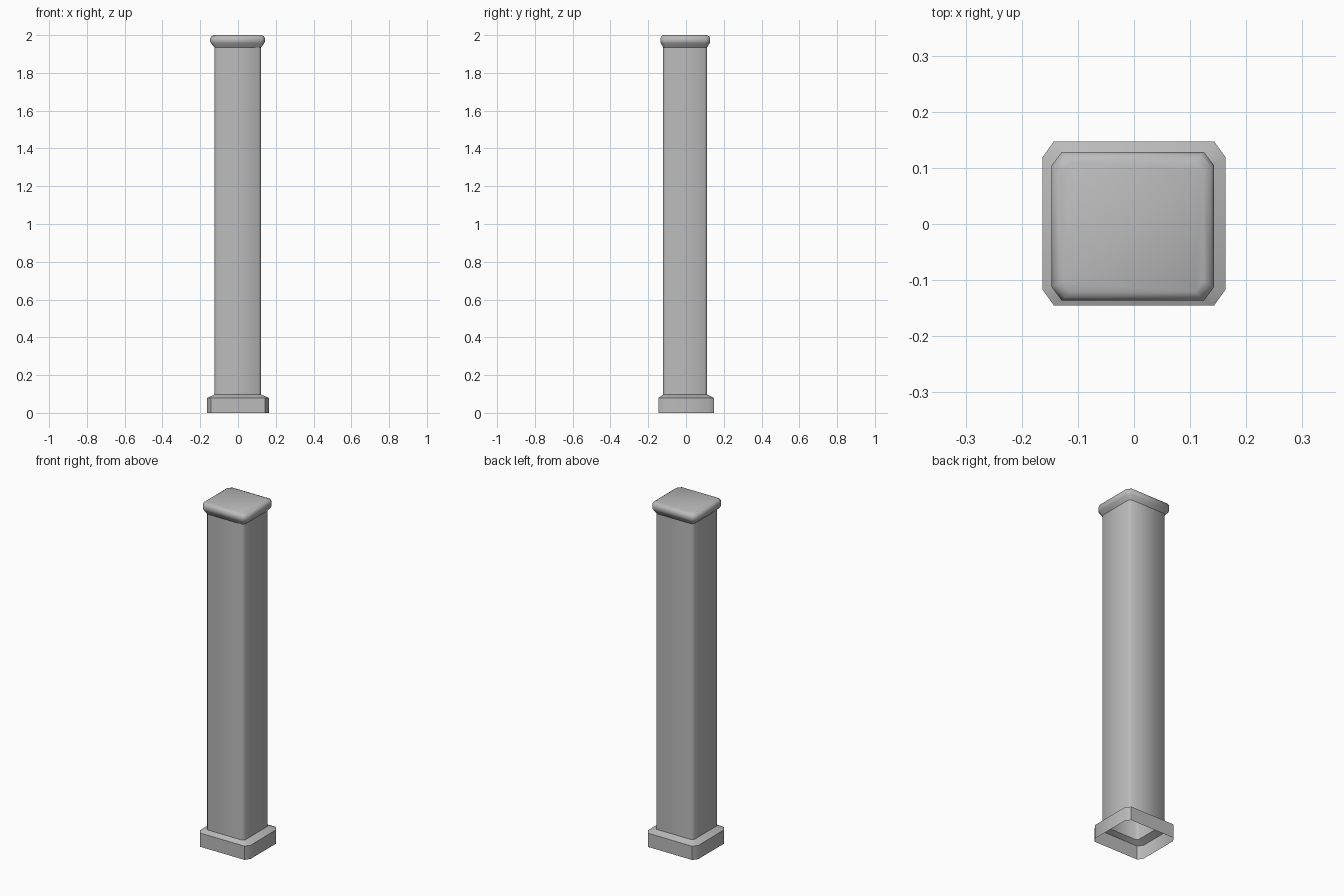
import bpy, bmesh, math

cube = bpy.data.objects.get("Cube")
if cube:
    bpy.data.objects.remove(cube)

stone = bpy.data.materials.new("plain grey")
stone.use_nodes = True
grey = (0.5, 0.5, 0.5, 1)
stone.diffuse_color = grey
stone.node_tree.nodes["Principled BSDF"].inputs["Base Color"].default_value = grey


def ring(bm, z, x0, x1, y0, y1, cx, cy):
    """Rectangle with cut corners."""
    pts = [(x0 + cx, y0), (x1 - cx, y0), (x1, y0 + cy), (x1, y1 - cy),
           (x1 - cx, y1), (x0 + cx, y1), (x0, y1 - cy), (x0, y0 + cy)]
    return [bm.verts.new((x, y, z)) for x, y in pts]


def loft(name, sections, capped=False):
    bm = bmesh.new()
    rings = [ring(bm, *s) for s in sections]
    for a, b in zip(rings, rings[1:]):
        for i in range(8):
            j = (i + 1) % 8
            bm.faces.new((a[i], a[j], b[j], b[i]))
    if capped:
        bm.faces.new(rings[-1])
    mesh = bpy.data.meshes.new(name)
    bm.to_mesh(mesh)
    bm.free()
    mesh.materials.append(stone)
    obj = bpy.data.objects.new(name, mesh)
    bpy.context.collection.objects.link(obj)
    bpy.ops.object.select_all(action='DESELECT')
    obj.select_set(True)
    bpy.context.view_layer.objects.active = obj
    bpy.ops.object.shade_smooth_by_angle(angle=math.radians(50))
    return obj


shaft_size = (-0.124, 0.122, -0.121, 0.112)

# Hollow plinth, open underneath, sloping in to the shaft
loft("plinth", [
    (0, -0.163, 0.163, -0.145, 0.147, 0.02, 0.028),
    (0.08, -0.163, 0.163, -0.145, 0.147, 0.02, 0.028),
    (0.097, *shaft_size, 0.012, 0.014),
])

# Long hollow shaft
loft("shaft", [
    (0.097, *shaft_size, 0.012, 0.014),
    (1.935, *shaft_size, 0.012, 0.014),
])

# Rounded cap with a closed top
loft("cap", [
    (1.935, *shaft_size, 0.012, 0.014),
    (1.957, -0.143, 0.139, -0.133, 0.125, 0.018, 0.022),
    (1.966, -0.147, 0.143, -0.136, 0.128, 0.018, 0.024),
    (1.982, -0.147, 0.143, -0.136, 0.128, 0.018, 0.024),
    (1.994, -0.141, 0.137, -0.131, 0.123, 0.018, 0.022),
    (2.0, -0.128, 0.124, -0.121, 0.110, 0.016, 0.018),
], capped=True)
